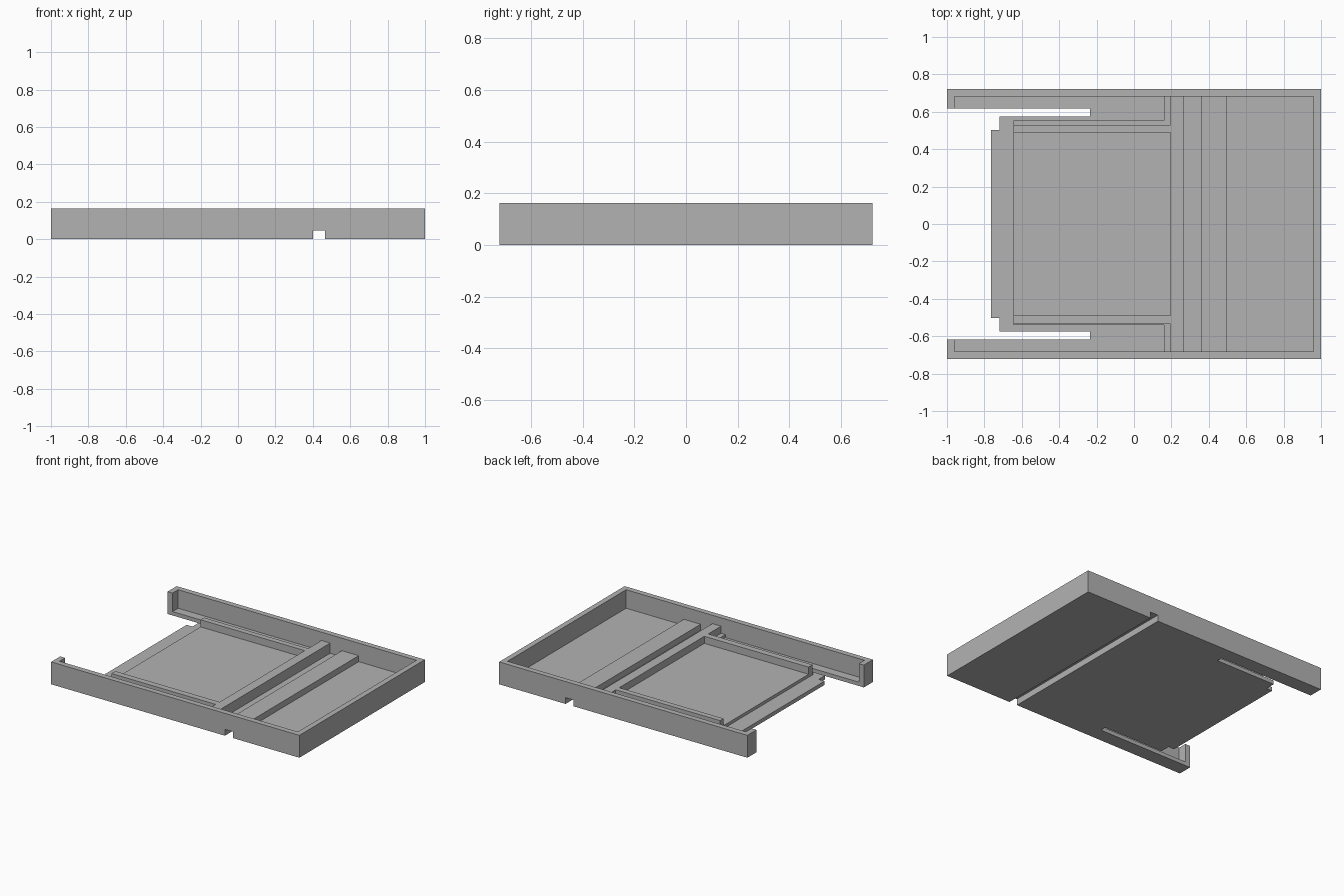
import bpy, bmesh

if "Cube" in bpy.data.objects:
    bpy.data.objects.remove(bpy.data.objects["Cube"])

grey = bpy.data.materials.new("plain grey")
grey.diffuse_color = (0.45, 0.45, 0.45, 1)
grey.use_nodes = True
grey.node_tree.nodes["Principled BSDF"].inputs["Base Color"].default_value = grey.diffuse_color

H, FLOOR, PANEL, RIDGE = 0.163, 0.028, 0.05, 0.102   # heights
W, T = 0.722, 0.04                                   # half depth, wall thickness
IN = W - T                                           # inner half depth


def prism(name, pts, lo, hi, axis="z", bottom=True):
    """Extrude a flat outline from lo to hi along z or y."""
    bm = bmesh.new()
    put = (lambda a, b, h: (a, b, h)) if axis == "z" else (lambda a, b, h: (a, h, b))
    low = [bm.verts.new(put(a, b, lo)) for a, b in pts]
    top = [bm.verts.new(put(a, b, hi)) for a, b in pts]
    n = len(pts)
    base = bm.faces.new(low[::-1])
    bm.faces.new(top)
    for i in range(n):
        j = (i + 1) % n
        bm.faces.new((low[i], low[j], top[j], top[i]))
    bmesh.ops.recalc_face_normals(bm, faces=bm.faces)
    if not bottom:
        bm.faces.remove(base)
    me = bpy.data.meshes.new(name)
    bm.to_mesh(me)
    bm.free()
    me.materials.append(grey)
    ob = bpy.data.objects.new(name, me)
    bpy.context.collection.objects.link(ob)
    return ob


def box(name, x0, x1, y0, y1, z0, z1):
    return prism(name, [(x0, y0), (x1, y0), (x1, y1), (x0, y1)], z0, z1, bottom=False)


def mirrored(half):
    """Close an outline by mirroring its +y half."""
    return half + [(x, -y) for x, y in reversed(half)]


# outer wall with short returns at the open end
wall = prism("outer_wall", mirrored([
    (1 - T, IN), (-1 + T, IN), (-1 + T, 0.618), (-1, 0.618), (-1, W), (1, W)]), 0, H)

# cable channel through the underside of the wall
cutter = box("channel_cutter", 0.40, 0.465, -1, 1, -0.1, 0.046)
bm = bmesh.new()
bm.from_mesh(cutter.data)
bmesh.ops.holes_fill(bm, edges=bm.edges)
bmesh.ops.recalc_face_normals(bm, faces=bm.faces)
bm.to_mesh(cutter.data)
bm.free()
cutter.hide_render = True
cutter.hide_viewport = True
cut = wall.modifiers.new("channel", "BOOLEAN")
cut.operation, cut.solver, cut.object = "DIFFERENCE", "EXACT", cutter

# floor with side slots and end tab, and the floor beyond the channel
prism("front_floor", mirrored([
    (0.36, IN), (-1 + T, IN), (-1 + T, 0.618), (-0.235, 0.618), (-0.235, 0.575),
    (-0.718, 0.575), (-0.718, 0.502), (-0.765, 0.502)]), 0, FLOOR)
prism("rear_floor", [(0.495, -IN), (1 - T, -IN), (1 - T, IN), (0.495, IN)], 0, FLOOR)

# hollow ridge over the channel
prism("channel_ridge", [(0.36, 0), (0.40, 0), (0.40, 0.046), (0.465, 0.046),
                        (0.465, 0), (0.495, 0), (0.495, 0.072), (0.36, 0.072)],
      -IN, IN, axis="y")

# cross ridge, raised panel and its rails
box("cross_ridge", 0.195, 0.265, -IN, IN, FLOOR, RIDGE)
box("raised_panel", -0.645, 0.195, -0.49, 0.49, FLOOR, PANEL)
for side, name, rail, lip in ((1, "back", 0.53, 0.553), (-1, "front", 0.535, 0.54)):
    def strip(part, x0, x1, a, b, z):
        y0, y1 = sorted((side * a, side * b))
        box(name + part, x0, x1, y0, y1, FLOOR, z)
    strip("_rail", -0.645, 0.195, 0.49, rail, RIDGE)
    strip("_rail_lip", -0.645, 0.195, rail, lip, PANEL)
    strip("_cross_lip", 0.16, 0.195, lip, IN, PANEL)
